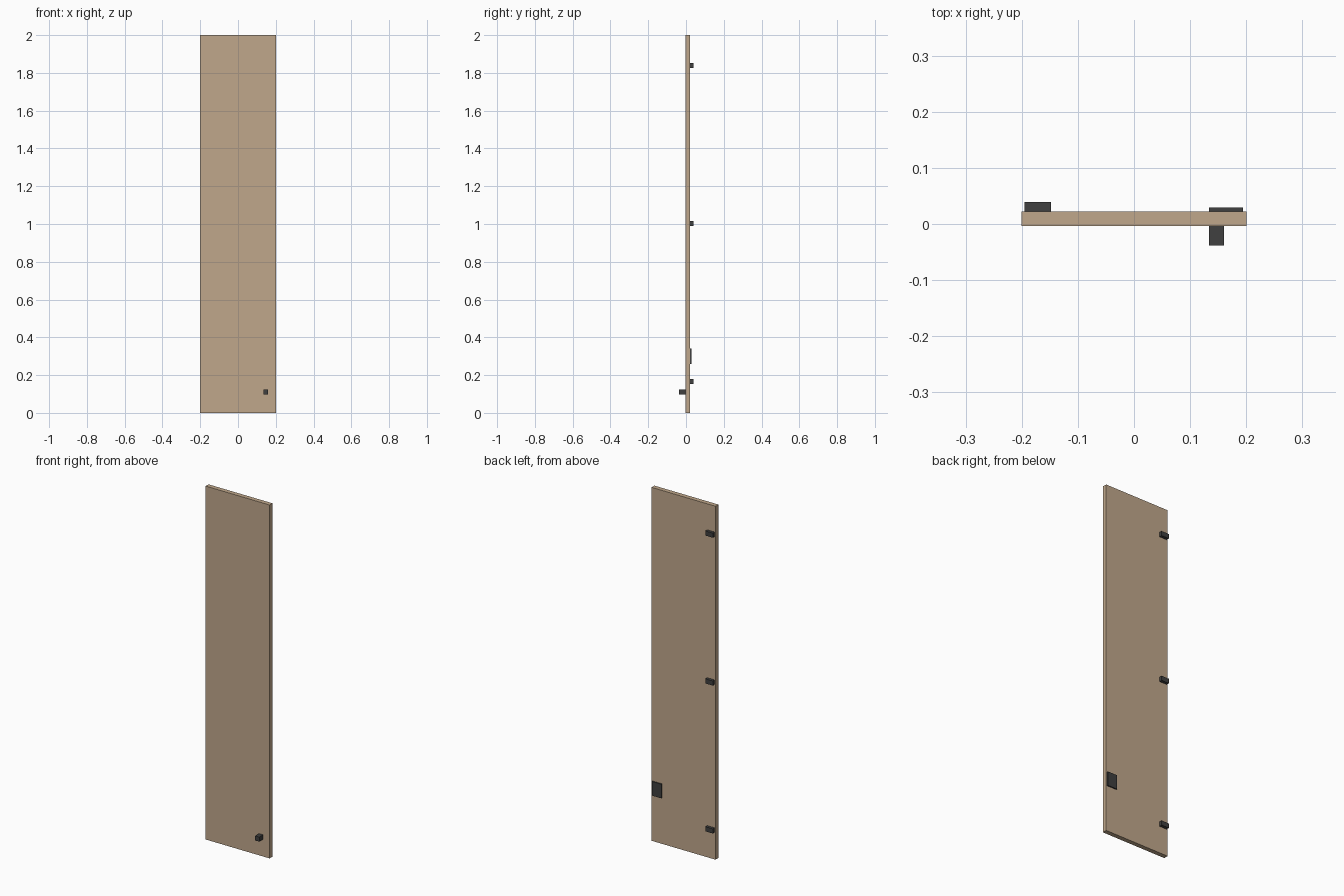
import bpy
import bmesh
from mathutils import Vector

if "Cube" in bpy.data.objects:
    bpy.data.objects.remove(bpy.data.objects["Cube"])


def material(name, color):
    m = bpy.data.materials.new(name)
    m.diffuse_color = (*color, 1)
    m.use_nodes = True
    m.node_tree.nodes["Principled BSDF"].inputs["Base Color"].default_value = m.diffuse_color
    return m


wood = material("tan_wood", (0.53, 0.39, 0.26))
metal = material("dark_metal", (0.05, 0.05, 0.05))


def box(name, x, y, z, mat):
    """Box from (min, max) extents along each axis."""
    bm = bmesh.new()
    bmesh.ops.create_cube(bm, size=1)
    size = Vector((x[1] - x[0], y[1] - y[0], z[1] - z[0]))
    bmesh.ops.scale(bm, vec=size, verts=bm.verts)
    mesh = bpy.data.meshes.new(name)
    bm.to_mesh(mesh)
    bm.free()
    mesh.materials.append(mat)
    ob = bpy.data.objects.new(name, mesh)
    ob.location = (sum(x) / 2, sum(y) / 2, sum(z) / 2)
    bpy.context.collection.objects.link(ob)
    return ob


FRONT, BACK = -0.0035, 0.0222

# Door panel
box("door_panel", (-0.2005, 0.2005), (FRONT, BACK), (0, 2), wood)

# Three hinges on the back, along the left edge
for i, z in enumerate((0.166, 1.003, 1.84)):
    box(f"hinge_{i + 1}", (-0.195, -0.148), (BACK, 0.039),
        (z - 0.013, z + 0.013), metal)

# Latch plate on the back, near the right edge
box("latch_plate", (0.134, 0.194), (BACK, 0.029), (0.26, 0.34), metal)

# Knob on the front
box("knob", (0.134, 0.16), (-0.038, FRONT), (0.097, 0.123), metal)
